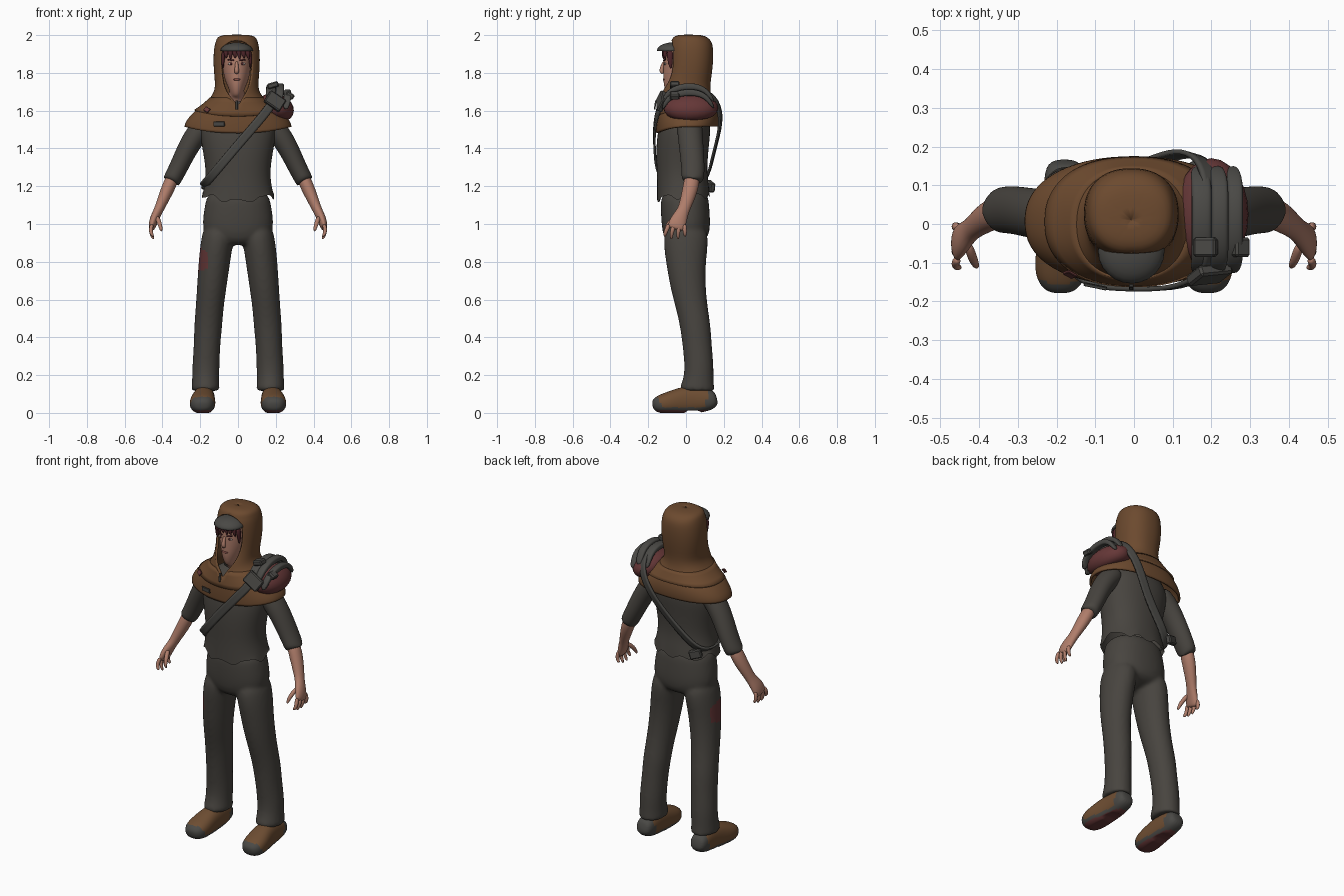
import bpy, bmesh, math
from mathutils import Vector as V


def mat(name, r, g, b):
    m = bpy.data.materials.new(name)
    m.diffuse_color = (r, g, b, 1)
    return m


BROWN = mat("brown_cloth", .15, .068, .028)
GREY = mat("charcoal_cloth", .064, .058, .050)
STRAP = mat("grey_leather", .068, .066, .060)
SKIN = mat("skin", .43, .205, .145)
RED = mat("faded_red", .13, .038, .038)
HAIR = mat("auburn_hair", .075, .018, .022)
SHOE = mat("shoe_tan", .155, .075, .032)
WHITE = mat("eye_white", .5, .42, .38)
LIP = mat("lip", .26, .09, .075)


def sp(a, e):
    return math.copysign(abs(a) ** e, a)


def finish(name, bm, m, sub=2, smooth=True):
    bmesh.ops.recalc_face_normals(bm, faces=bm.faces)
    me = bpy.data.meshes.new(name)
    bm.to_mesh(me)
    bm.free()
    ob = bpy.data.objects.new(name, me)
    bpy.context.collection.objects.link(ob)
    me.materials.append(m)
    for p in me.polygons:
        p.use_smooth = smooth
    if sub:
        s = ob.modifiers.new("subdivide", 'SUBSURF')
        s.levels = s.render_levels = sub
    return ob


def tube(name, pts, m, n=16, e=1.0, cap=True, sub=2, side=1):
    """Loft of oval rings (x, y, z, radius_u, radius_v) along a path."""
    bm = bmesh.new()
    c = [V((p[0] * side, p[1], p[2])) for p in pts]
    rings = []
    for i, p in enumerate(pts):
        t = (c[min(i + 1, len(c) - 1)] - c[max(i - 1, 0)]).normalized()
        u = V((1, 0, 0))
        u = (u - u.dot(t) * t).normalized()
        v = t.cross(u)
        ring = []
        for k in range(n):
            a = 2 * math.pi * k / n
            ring.append(bm.verts.new(c[i] + 1.025 * (u * p[3] * sp(math.cos(a), e) + v * p[4] * sp(math.sin(a), e))))
        rings.append(ring)
    for a, b in zip(rings, rings[1:]):
        for k in range(n):
            bm.faces.new((a[k], a[(k + 1) % n], b[(k + 1) % n], b[k]))
    if cap:
        bm.faces.new(rings[0])
        bm.faces.new(rings[-1])
    return finish(name, bm, m, sub)


def stack(rows):
    """Horizontal rings from (z, x, half_width, y_front, y_back)."""
    return [(x, (a + b) / 2, z, w, (b - a) / 2) for z, x, w, a, b in rows]


def ball(name, loc, r, m, floor=None, seg=24):
    bm = bmesh.new()
    bmesh.ops.create_uvsphere(bm, u_segments=seg, v_segments=seg // 2, radius=1)
    for v in bm.verts:
        v.co = V((v.co.x * r[0], v.co.y * r[1], v.co.z * r[2])) + V(loc)
        if floor is not None:
            v.co.z = max(v.co.z, floor)
    return finish(name, bm, m, 0)


def box(name, loc, size, m, rot=(0, 0, 0)):
    bm = bmesh.new()
    bmesh.ops.create_cube(bm, size=1)
    bmesh.ops.scale(bm, vec=size, verts=bm.verts)
    bmesh.ops.bevel(bm, geom=bm.edges[:], offset=min(size) * .2, segments=1, affect='EDGES')
    ob = finish(name, bm, m, 0, False)
    ob.location, ob.rotation_euler = loc, rot
    return ob


def shell(name, rows, m, thick=.012, n=36, e=.88):
    """Wrapped cloth: rows of (z, x, half_width, y_front, y_back, front_gap, sag)."""
    bm = bmesh.new()
    grid = []
    for z, x, w, a, b, gap, sag in rows:
        row = []
        for k in range(n + 1):
            t = gap + (2 * math.pi - 2 * gap) * k / n
            ct = math.cos(t)
            row.append(bm.verts.new((x + w * sp(math.sin(t), e), (a + b) / 2 - (b - a) / 2 * sp(ct, e),
                                     z - sag * max(0, ct) ** 2)))
        grid.append(row)
    for r, s in zip(grid, grid[1:]):
        for k in range(n):
            bm.faces.new((r[k], r[k + 1], s[k + 1], s[k]))
    bmesh.ops.remove_doubles(bm, verts=bm.verts, dist=.0005)
    ob = finish(name, bm, m, 1)
    s = ob.modifiers.new("thickness", 'SOLIDIFY')
    s.thickness, s.offset = thick, -1
    return ob


def bake(obs):
    bpy.ops.object.select_all(action='DESELECT')
    for o in obs:
        o.select_set(True)
    bpy.context.view_layer.objects.active = obs[0]
    bpy.ops.object.convert(target='MESH')


# trousers: pelvis and two legs fused into one skin
pelvis = tube("trousers", stack([(1.19, 0, .155, -.13, .11), (1.1, 0, .172, -.132, .12), (1.0, 0, .188, -.128, .127),
                                 (.93, 0, .17, -.115, .122), (.89, 0, .10, -.07, .09)]), GREY, 24, .9)
leg = stack([(1.0, .09, .085, -.11, .11), (.9, .113, .085, -.12, .118), (.8, .125, .083, -.105, .105),
             (.68, .138, .078, -.085, .103), (.56, .150, .073, -.052, .113), (.46, .158, .074, -.03, .13),
             (.36, .164, .069, -.018, .136), (.25, .17, .072, -.006, .146), (.17, .172, .070, -.014, .146),
             (.125, .172, .075, -.035, .152), (.115, .172, .07, -.03, .148)])
parts = [pelvis] + [tube("leg", leg, GREY, side=s) for s in (-1, 1)]
bake(parts)
bpy.ops.object.join()
r = pelvis.modifiers.new("fuse", 'REMESH')
r.mode, r.voxel_size, r.use_smooth_shade = 'VOXEL', .011, True
s = pelvis.modifiers.new("soften", 'SMOOTH')
s.iterations = 4
bake([pelvis])
pelvis.data.materials.clear()
for m in (GREY, RED):
    pelvis.data.materials.append(m)
for p in pelvis.data.polygons:  # worn thigh patch
    c = p.center
    p.material_index = int(c.x < -.16 and abs(c.z - .81) < .065 - .3 * abs(c.y + .03) and c.y < .05)
    p.use_smooth = True

# shoes with grey toe and heel and red sole
for s in (-1, 1):
    shoe = tube("shoe", [(.18, .165, .075, .03, .025), (.18, .145, .068, .052, .052), (.178, .06, .072, .055, .074),
                         (.182, -.02, .065, .06, .072), (.187, -.08, .055, .068, .060), (.19, -.135, .046, .066, .050),
                         (.19, -.168, .042, .045, .034), (.19, -.178, .04, .02, .014)], SHOE, e=.85, side=s)
    bake([shoe])
    for m in (STRAP, RED):
        shoe.data.materials.append(m)
    for v in shoe.data.vertices:
        arch = .012 if .0 < v.co.y < .07 else 0
        v.co.z = max(v.co.z, arch)
    for p in shoe.data.polygons:
        c = p.center
        p.material_index = 2 if c.z < .014 else int(c.z < .03 or c.y > .11 or c.y < -.13 + .5 * (.04 - c.z))

# shirt with ragged hem
shirt = tube("shirt", stack([(1.14, 0, .187, -.15, .125), (1.18, 0, .178, -.15, .12), (1.26, 0, .165, -.15, .108),
                             (1.35, 0, .175, -.155, .112), (1.44, 0, .192, -.153, .12), (1.53, 0, .2, -.135, .13),
                             (1.60, 0, .15, -.1, .11), (1.64, 0, .08, -.06, .08)]), GREY, 32, .9, cap=False)
for v in shirt.data.vertices:
    if v.co.z < 1.15:
        a = math.atan2(v.co.y, v.co.x)
        v.co.z += .018 * math.sin(7 * a) + .012 * math.sin(13 * a + 1) + .02 * abs(v.co.x) / .18 - .01

# arms and hands
for s in (-1, 1):
    tube("sleeve", [(.14, .02, 1.55, .05, .06), (.20, .02, 1.505, .062, .068), (.26, .027, 1.415, .055, .064),
                    (.305, .036, 1.32, .05, .062), (.335, .037, 1.26, .048, .06), (.357, .034, 1.22, .046, .056),
                    (.353, .034, 1.228, .036, .044)], GREY, side=s)
    tube("forearm_and_palm", [(.335, .036, 1.27, .034, .04), (.37, .025, 1.19, .036, .042), (.405, .0, 1.11, .028, .034),
                              (.422, -.015, 1.07, .024, .031), (.442, -.035, 1.03, .024, .042),
                              (.455, -.05, .99, .020, .047), (.458, -.055, .97, .012, .04)], SKIN, side=s)
    for i in range(4):  # fingers
        y = -.09 + .027 * i
        d = (-.022, -.014, -.006, .004)[i]
        tip = (.935, .918, .918, .935)[i]
        tube("finger", [(.455, y, 1.0, .012, .013), (.463, y + d * .6, .968, .011, .012),
                        (.458, y + d, .945, .010, .010), (.447, y + d, tip, .006, .006)], SKIN, 8, side=s)
    tube("thumb", [(.43, -.05, 1.04, .013, .014), (.418, -.085, 1.01, .013, .013), (.41, -.103, .985, .011, .011),
                   (.405, -.112, .96, .006, .006)], SKIN, 8, side=s)

# hood and shoulder cape in one cloth
X = -.007
shell("hood_and_cape", [(1.515, 0, .284, -.158, .172, 0, .035), (1.535, 0, .282, -.16, .176, 0, .03),
                        (1.57, 0, .258, -.16, .176, 0, .015), (1.605, 0, .222, -.156, .168, 0, 0),
                        (1.64, 0, .172, -.148, .15, .02, 0), (1.675, X, .135, -.14, .135, .22, 0),
                        (1.71, X, .116, -.135, .128, .5, 0), (1.75, X, .115, -.115, .13, .66, 0),
                        (1.80, X, .120, -.098, .138, .72, 0), (1.87, X, .124, -.092, .145, .72, 0),
                        (1.93, X, .120, -.09, .144, .68, 0), (1.96, X, .114, -.085, .138, .5, 0),
                        (1.98, X, .108, -.078, .125, 0, 0), (1.997, X, .092, -.058, .10, 0, 0),
                        (2.002, X, .05, -.03, .06, 0, 0), (2.002, X, .001, .01, .012, 0, 0)], BROWN)
shell("hood_collar", [(1.605, 0, .232, -.164, .176, 0, .035), (1.635, 0, .187, -.158, .16, 0, .02),
                      (1.67, X, .143, -.146, .143, .22, 0)], BROWN, .008)
box("cape_patch", (-.1, -.161, 1.53), (.06, .008, .025), STRAP, (.1, 0, -.2))
box("cape_tear", (-.165, -.13, 1.605), (.03, .008, .025), RED, (-.5, .5, -.5))
box("zip_pull", (-.007, -.163, 1.63), (.012, .008, .05), STRAP, (-.15, 0, 0))

# head
tube("head", stack([(1.60, X, .05, -.05, .05), (1.69, X, .046, -.07, .05), (1.705, X, .034, -.105, .05),
                    (1.73, X, .05, -.118, .06), (1.78, X, .067, -.119, .07), (1.84, X, .076, -.12, .08),
                    (1.90, X, .078, -.118, .08), (1.94, X, .06, -.10, .06)]), SKIN, 20)
tube("nose", [(X, -.116, 1.862, .008, .008), (X, -.126, 1.83, .010, .011), (X, -.131, 1.808, .014, .013),
              (X, -.122, 1.795, .010, .007)], SKIN, 10)
ball("mouth", (X, -.117, 1.765), (.022, .006, .006), LIP, seg=12)
for s in (-1, 1):
    ball("eye", (X + s * .031, -.110, 1.848), (.015, .005, .007), WHITE, seg=12)
    ball("iris", (X + s * .030, -.113, 1.848), (.007, .004, .007), HAIR, seg=12)
    box("eyebrow", (X + s * .031, -.114, 1.868), (.034, .008, .008), HAIR, (0, s * -.15, s * .25))
    tube("side_lock", [(X + s * .066, -.085, 1.92, .014, .02), (X + s * .074, -.085, 1.87, .010, .016),
                       (X + s * .073, -.08, 1.82, .004, .006)], HAIR, 8)
for i in range(6):  # fringe
    x = -.055 + .022 * i
    tube("hair_tuft", [(X + x, -.112 + 3 * x * x, 1.93, .016, .014), (X + x * 1.05, -.122 + 3 * x * x, 1.90, .013, .010),
                       (X + x * 1.1 + .006, -.118 + 3 * x * x, 1.876 - .006 * (i % 2), .003, .003)], HAIR, 8)

# cap peak
ball("cap_peak", (X, -.07, 1.918), (.086, .084, .043), STRAP, floor=1.915)

# diagonal strap around the body
pts = [V(p) for p in [(.19, -.13, 1.645), (.11, -.168, 1.545), (0, -.168, 1.42), (-.1, -.162, 1.30), (-.165, -.115, 1.225),
                      (-.19, -.01, 1.195), (-.16, .10, 1.2), (-.06, .13, 1.30), (.04, .155, 1.41), (.11, .185, 1.52),
                      (.17, .18, 1.62), (.2, .12, 1.70), (.2, 0, 1.72), (.2, -.09, 1.70)]]
mid = V((0, 0, 1.43))
bm = bmesh.new()
edge = []
for i, p in enumerate(pts):
    t = (pts[(i + 1) % len(pts)] - pts[i - 1]).normalized()
    w = t.cross(p - mid).normalized() * .023
    edge.append((bm.verts.new(p - w), bm.verts.new(p + w)))
for i, (a, b) in enumerate(edge):
    c, d = edge[(i + 1) % len(edge)]
    bm.faces.new((a, b, d, c))
strap = finish("diagonal_strap", bm, STRAP, 2)
sol = strap.modifiers.new("thickness", 'SOLIDIFY')
sol.thickness, sol.offset = .012, 0
box("strap_end", (-.155, .13, 1.2), (.07, .03, .05), STRAP, (0, .3, .35))

# red shoulder pad with grey padded bars and buckles
pad = ball("shoulder_pad", (0, 0, 0), (.098, .145, .075), RED, floor=-.045)
pad.location, pad.rotation_euler = (.2, .025, 1.615), (0, .35, 0)
for x, z, w in ((.175, 1.715, .026), (.222, 1.722, .022), (.262, 1.69, .02)):
    tube("pad_bar", [(x - .01, -.125, z - .085, w * .8, .008), (x, -.10, z - .025, w, .014), (x, -.03, z + .005, w, .018),
                     (x, .05, z + .008, w, .018), (x, .11, z - .015, w, .014), (x - .01, .15, z - .08, w * .8, .008)],
         STRAP, 12, .6)
box("buckle_plate", (.195, -.13, 1.65), (.10, .03, .075), STRAP, (-.35, .6, .1))
box("upper_buckle", (.185, -.06, 1.735), (.06, .05, .03), STRAP, (0, -.3, 0))
box("outer_buckle", (.275, -.06, 1.68), (.045, .05, .03), STRAP, (0, .6, 0))
